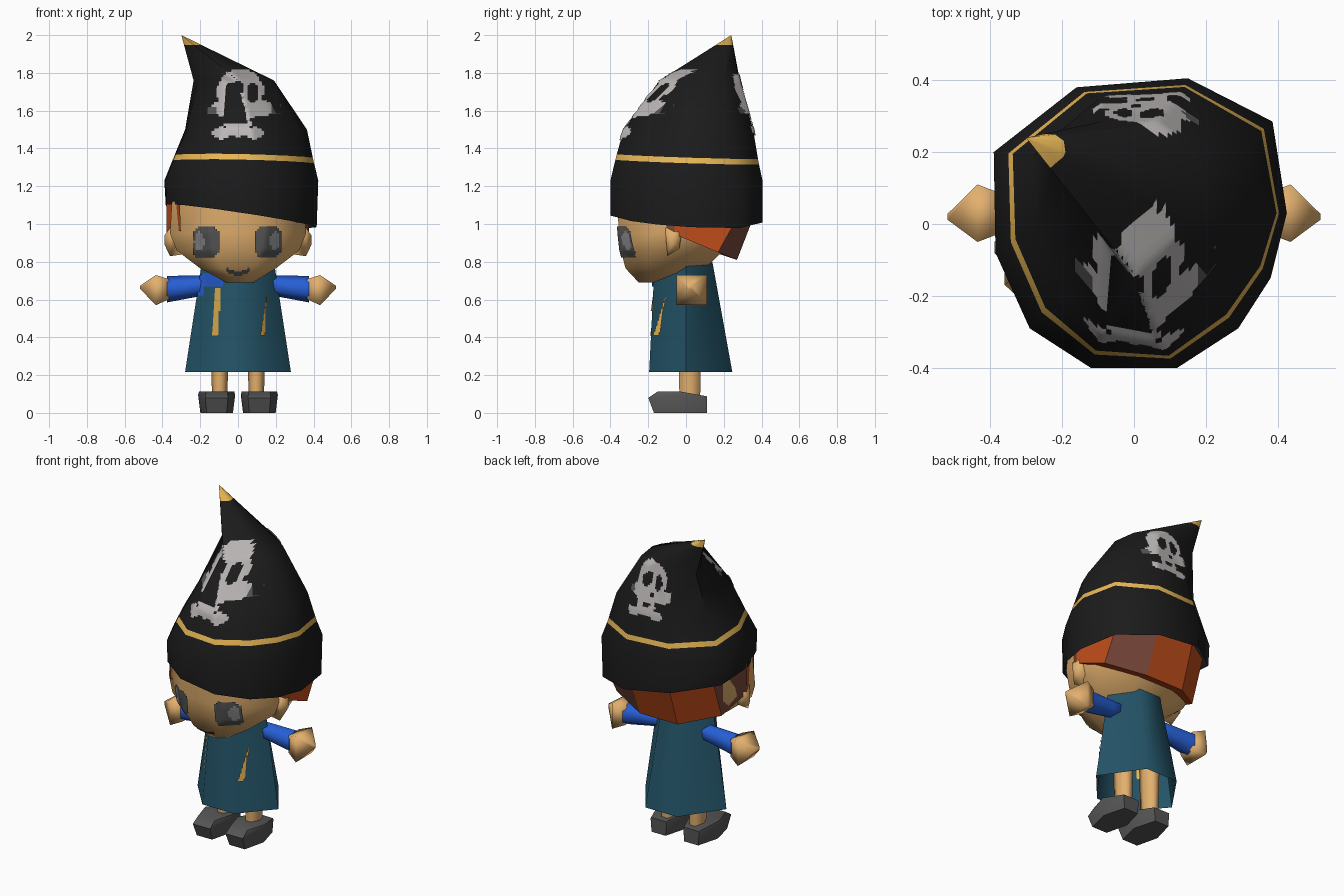
import bpy, math
from math import sin, cos, pi, radians
from mathutils import Vector
from mathutils.bvhtree import BVHTree

if "Cube" in bpy.data.objects:
    bpy.data.objects.remove(bpy.data.objects["Cube"])


def material(name, r, g, b):
    m = bpy.data.materials.new(name)
    m.diffuse_color = (r, g, b, 1)
    m.use_nodes = True
    m.node_tree.nodes["Principled BSDF"].inputs["Base Color"].default_value = m.diffuse_color
    return m


BLACK = material("hat_black", .011, .011, .011)
BONE = material("bone_grey", .50, .47, .47)
GOLD = material("gold", .80, .47, .09)
SKIN = material("skin", .76, .43, .155)
ORANGE = material("hair_orange", .54, .075, .011)
MAROON = material("hair_maroon", .20, .065, .042)
TEAL = material("robe_teal", .017, .087, .135)
BLUE = material("sleeve_blue", .02, .115, .67)
GREY = material("dark_grey", .092, .092, .092)
EYE_GREY = material("eye_grey", .26, .26, .26)


def build(name, verts, faces, mats, indices=None, angle=45):
    me = bpy.data.meshes.new(name)
    me.from_pydata([tuple(v) for v in verts], [], faces)
    for m in mats:
        me.materials.append(m)
    for i, p in enumerate(me.polygons):
        p.use_smooth = angle > 0
        if indices:
            p.material_index = indices[i]
    if angle > 0:
        me.set_sharp_from_angle(angle=radians(angle))
    me.update()
    ob = bpy.data.objects.new(name, me)
    bpy.context.collection.objects.link(ob)
    return ob


def loft(name, rings, mats, bands=None, caps=(True, True), angle=45):
    """Skin rings of equal size; bands gives a material index per band."""
    n = len(rings[0])
    verts = [v for r in rings for v in r]
    faces, idx = [], []
    for k in range(len(rings) - 1):
        for i in range(n):
            j = (i + 1) % n
            faces.append((k*n + i, k*n + j, (k+1)*n + j, (k+1)*n + i))
            idx.append(bands[k] if bands else 0)
    if caps[0]:
        faces.append(tuple(reversed(range(n))))
        idx.append(idx[0])
    if caps[1]:
        faces.append(tuple(range(len(verts) - n, len(verts))))
        idx.append(idx[n * (len(rings) - 2)])
    return build(name, verts, faces, mats, idx, angle)


def oval(x0, x1, y0, y1, z, n, phase=0.0):
    """Horizontal n-gon filling the given extents."""
    pts = [(cos(phase + 2*pi*i/n), sin(phase + 2*pi*i/n)) for i in range(n)]
    mx, my = max(p[0] for p in pts), max(p[1] for p in pts)
    return [Vector(((x0+x1)/2 + px/mx*(x1-x0)/2,
                    (y0+y1)/2 + py/my*(y1-y0)/2, z)) for px, py in pts]


def decal(name, target, mats, mask, x0, x1, z0, z1, side=-1, step=.0125):
    """Thin plate laid on a surface; mask(x, z) gives a material index or None."""
    me = target.data
    tree = BVHTree.FromPolygons([v.co for v in me.vertices],
                                [tuple(p.vertices) for p in me.polygons])
    verts, faces, idx, seen = [], [], [], {}
    nx, nz = round((x1-x0)/step), round((z1-z0)/step)

    def point(i, j):
        if (i, j) not in seen:
            hit, normal = tree.ray_cast(Vector((x0 + i*step, side*2, z0 + j*step)),
                                        Vector((0, -side, 0)))[:2]
            seen[i, j] = None
            if hit:
                seen[i, j] = len(verts)
                verts.append(hit + normal*.004 + Vector((0, side*.004, 0)))
        return seen[i, j]

    for i in range(nx):
        for j in range(nz):
            m = mask(x0 + (i+.5)*step, z0 + (j+.5)*step)
            if m is None:
                continue
            q = [point(i, j), point(i+1, j), point(i+1, j+1), point(i, j+1)]
            if None not in q:
                faces.append(q if side < 0 else q[::-1])
                idx.append(m)
    return build(name, verts, faces, mats, idx, 60)


def inside(x, z, cx, cz, rx, rz):
    return ((x-cx)/rx)**2 + ((z-cz)/rz)**2 < 1


def ring(points, z):
    return [Vector((x, y, z)) for x, y in points]


def brim_z(x, y):
    return 1.046 - .145*x - .04*y


def mix(a, b, t):
    return [p.lerp(q, t) for p, q in zip(a, b)]


# Pointed hat: uneven outline, folded to a ridge that leans to a tip at the back left
wide = ring([(.425, .03), (.385, .285), (.15, .405), (-.16, .38), (-.39, .20), (-.385, -.08),
             (-.29, -.29), (-.12, -.40), (.12, -.40), (.29, -.29), (.38, -.15)], 1.23)
mid = ring([(.365, .03), (.32, .23), (.13, .355), (-.10, .345), (-.28, .19), (-.27, .0),
            (-.20, -.17), (-.09, -.30), (.07, -.33), (.22, -.21), (.32, -.08)], 1.50)
neck = ring([(.19, .06), (.17, .20), (.06, .28), (-.09, .285), (-.235, .235), (-.215, .17),
             (-.14, .05), (-.07, -.05), (.0, -.14), (.09, -.06), (.165, .0)], 1.76)
brim = [Vector((v.x*.98, v.y, brim_z(v.x, v.y))) for v in wide]
tip = [Vector((-.30, .24, 2.0)).lerp(p, .004) for p in neck]
line = [mix(wide, mid, .37), mix(wide, mid, .48)]
for v in line[0] + line[1]:
    v.z -= .02*v.x + .03*v.y
hat = loft("hat", [brim, wide, *line, mid, neck, mix(neck, tip, .78), tip], [BLACK, GOLD],
           [0, 0, 1, 0, 0, 0, 1], caps=(False, True), angle=60)


# Skull and bones emblem, front and back
def skull(x, z):
    holes = [(-.015 + (z-1.70)*.25, 1.70, .036, .052), (.074, 1.69, .026, .052),
             (.03, 1.605, .014, .018), (0, 1.535, .035, .010)]
    if any(inside(x, z, *h) for h in holes):
        return None
    if inside(x, z, .2, 1.605, .03, .03) or inside(x, z, -.14, 1.60, .028, .022):
        return 1
    parts = [(.012, 1.70, .122, .122), (.03, 1.61, .18, .052), (0, 1.53, .07, .07),
             (-.09, 1.48, .05, .032), (.085, 1.48, .05, .032)]
    return 0 if any(inside(x, z, *p) for p in parts) else None


decal("front_emblem", hat, [BONE, GREY], skull, -.20, .25, 1.43, 1.85)
decal("back_emblem", hat, [BONE, GREY],
      lambda x, z: skull(-x/.88 + .04, 1.69 + (z-1.68)/.88), -.22, .22, 1.43, 1.85, side=1)

# Head
head = loft("head", [oval(-.06, .08, -.25, -.05, .69, 8, pi/8),
                     oval(-.20, .20, -.32, .10, .765, 8, pi/8),
                     oval(-.325, .325, -.345, .20, .86, 8, pi/8),
                     oval(-.36, .36, -.355, .28, .95, 8, pi/8),
                     oval(-.35, .35, -.365, .33, 1.12, 8, pi/8)], [SKIN], angle=60)


# Eyes and mouth
def eyes(x, z):
    side = abs(x + .005)
    if abs((side-.163)/.072)**3 + abs((z-.905)/.085)**3 > 1:
        return None
    return 1 if inside(side, z, .198, .91, .026, .048) else 0


decal("eyes", head, [GREY, EYE_GREY], eyes, -.26, .25, .80, 1.0)
decal("mouth", head, [GREY],
      lambda x, z: 0 if abs(z - .742 - 6*x*x) < .010 else None, -.06, .06, .72, .78, step=.01)

# Ears
for s, side in ((1, "right"), (-1, "left")):
    sections = [(.29, .9), (.36, 1.0), (.388, .35)]
    loft(side + "_ear", [[Vector((s*x, -.065 + a*k, .92 + b*k)) for a, b in
                          ((-.045, .06), (-.035, -.09), (.03, -.05), (.045, .055))]
                         for x, k in sections], [SKIN], angle=80)

# Hair: band of panels round the back in two alternating colours
stations = [(.315, -.21, 1.01), (.375, -.06, .945), (.36, .17, .85), (.13, .27, .81),
            (-.13, .27, .81), (-.33, .12, .86), (-.378, -.06, .945), (-.305, -.235, .965)]
hair_v, hair_f = [], []
for x, y, z in stations:
    tx, ty = x*1.005, y + (.09 if y > 0 else 0)
    hair_v += [(x, y, z), (tx, ty, brim_z(tx, ty) + .03)]
for i in range(7):
    hair_f.append((2*i, 2*i+2, 2*i+3, 2*i+1))
hair_f.append(tuple(range(14, -1, -2)))
build("hair", hair_v, hair_f, [ORANGE, MAROON], [1, 0, 1, 0, 0, 1, 0, 0], angle=0)

# Robe: six-sided, open below
hem = [(.28, .0), (.11, .245), (-.11, .245), (-.28, .0), (-.11, -.195), (.11, -.195)]
robe = loft("robe", [ring(hem, .217),
                     ring([(x*.68, y*(.57 if y > 0 else .85)) for x, y in hem], .80)],
            [TEAL], caps=(False, True), angle=62)

# Robe trim and shirt seen at the collar
decal("left_trim", robe, [GOLD],
      lambda x, z: 0 if x < -.105 + (z-.41)*.08 else None, -.15, -.08, .41, .66, step=.01)
decal("right_trim", robe, [GOLD],
      lambda x, z: 0 if abs(x - .128 - (z-.41)*.1) < .014*(.63-z)/.22 else None,
      .10, .16, .41, .62, step=.005)
decal("collar", robe, [BLUE],
      lambda x, z: 0 if z > .665 or x < -.175 else None, -.21, -.08, .62, .74, step=.01)


# Arms and legs, mirrored
def cross(s, x, y, z, r, n=6):
    return [Vector((s*x, y + r*cos(2*pi*i/n + pi/n), z + r*sin(2*pi*i/n + pi/n)))
            for i in range(n)]


for s, side in ((1, "right"), (-1, "left")):
    loft(side + "_sleeve", [cross(s, .08, .02, .685, .045), cross(s, .21, .025, .672, .056),
                            cross(s, .375, .03, .655, .07)], [BLUE], angle=80)
    loft(side + "_hand", [cross(s, .365, .03, .655, .075, 4), cross(s, .435, .03, .65, .113, 4),
                          cross(s, .518, .02, .665, .012, 4)], [SKIN], angle=95)
    cx = s*.097
    loft(side + "_leg", [oval(cx-.04, cx+.04, -.035, .075, .08, 6),
                         oval(cx-.05, cx+.05, -.04, .08, .40, 6)], [SKIN], angle=80)
    # Shoe: six-sided plan, higher at the toe
    plan = [(.055, .11), (-.055, .11), (-.098, -.03), (-.06, -.20), (.06, -.20), (.098, -.03)]
    cx = s*.113
    loft(side + "_shoe",
         [[Vector((cx + x*.88, max(y, -.17), 0)) for x, y in plan],
          [Vector((cx + x, y, .08 if y > 0 or y < -.1 else .095)) for x, y in plan],
          [Vector((cx + x*.95, max(y, -.15), .088 if y > 0 else .113)) for x, y in plan]],
         [GREY], angle=50)
